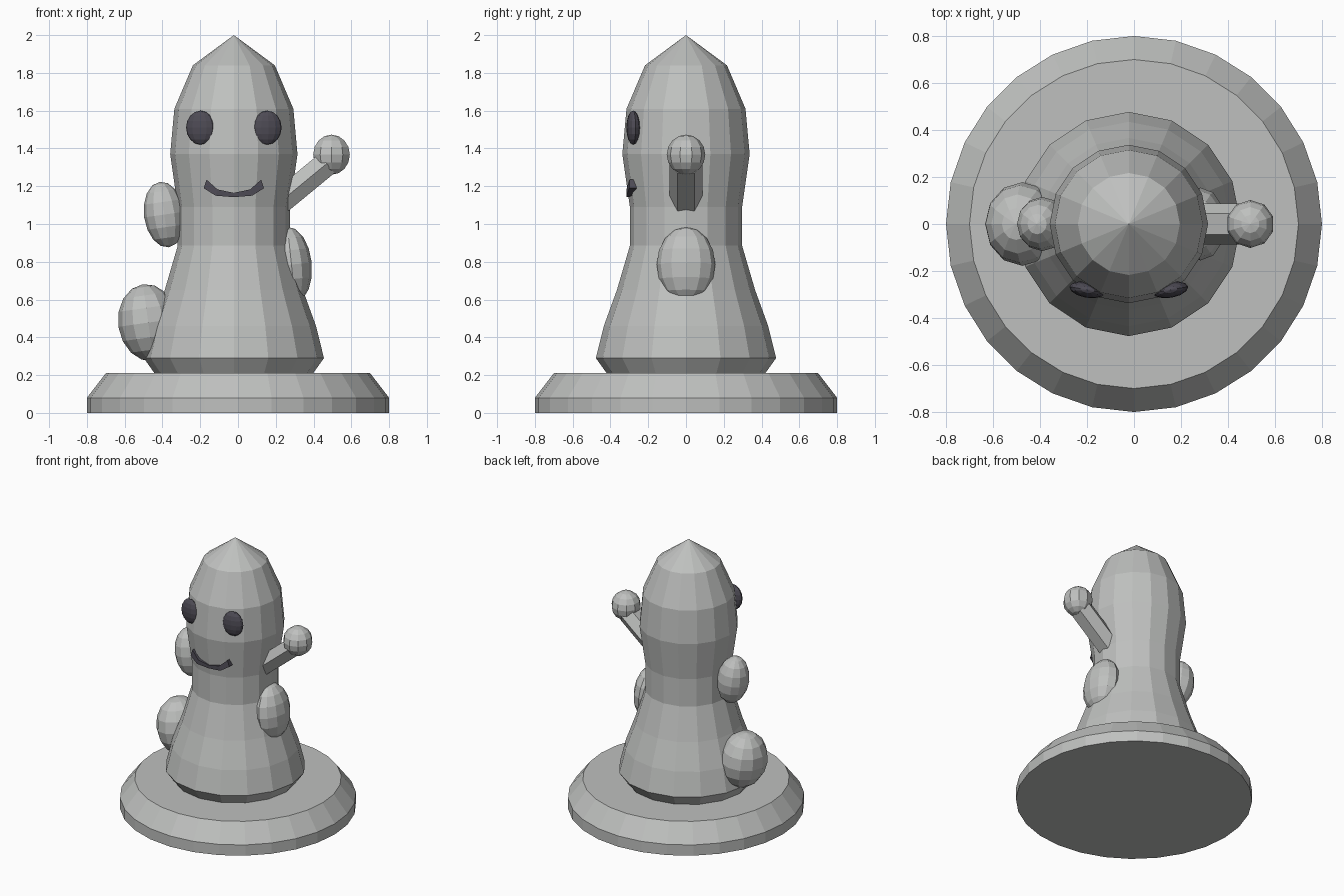
import bpy, bmesh, math
from mathutils import Vector, Matrix

if "Cube" in bpy.data.objects:
    bpy.data.objects.remove(bpy.data.objects["Cube"])


def material(name, rgb):
    m = bpy.data.materials.new(name)
    m.diffuse_color = (*rgb, 1)
    m.use_nodes = True
    m.node_tree.nodes["Principled BSDF"].inputs["Base Color"].default_value = m.diffuse_color
    return m


STONE = material("pale_stone_grey", (0.52, 0.53, 0.52))
DARK = material("dark_slate", (0.075, 0.07, 0.09))
CX = -0.022  # body axis


def finish(name, bm, mat):
    bmesh.ops.recalc_face_normals(bm, faces=bm.faces)
    me = bpy.data.meshes.new(name)
    bm.to_mesh(me)
    bm.free()
    me.materials.append(mat)
    ob = bpy.data.objects.new(name, me)
    bpy.context.collection.objects.link(ob)
    return ob


def lathe(name, profile, sides, cx, mat):
    """Revolve (radius, z) points; radius 0 closes to a point."""
    bm = bmesh.new()
    rings = []
    for r, z in profile:
        n = sides if r else 1
        rings.append([bm.verts.new((cx + r * math.cos(2 * math.pi * i / sides),
                                    r * math.sin(2 * math.pi * i / sides), z)) for i in range(n)])
    for a, b in zip(rings, rings[1:]):
        for i in range(sides):
            j = (i + 1) % sides
            if len(b) == 1:
                bm.faces.new((a[i], a[j], b[0]))
            else:
                bm.faces.new((a[i], a[j], b[j], b[i]))
    bm.faces.new(rings[0])
    if len(rings[-1]) > 1:
        bm.faces.new(rings[-1])
    return finish(name, bm, mat)


def ellipsoid(name, loc, half, mat, tilt=0, turn=0, seg=12, rings=8):
    """Low-poly ellipsoid; tilt about y, turn about z, in degrees."""
    bm = bmesh.new()
    mtx = (Matrix.Translation(loc) @ Matrix.Rotation(math.radians(turn), 4, 'Z')
           @ Matrix.Rotation(math.radians(tilt), 4, 'Y') @ Matrix.Diagonal((*half, 1)))
    bmesh.ops.create_uvsphere(bm, u_segments=seg, v_segments=rings, radius=1, matrix=mtx)
    return finish(name, bm, mat)


# Round plinth
lathe("plinth", [(0.8, 0), (0.8, 0.08), (0.7, 0.21)], 28, 0, STONE)

# Body column with pointed head
lathe("body", [(0.42, 0.2), (0.42, 0.21), (0.477, 0.29), (0.435, 0.46), (0.366, 0.65),
               (0.297, 0.885), (0.297, 1.09), (0.337, 1.37), (0.315, 1.61),
               (0.217, 1.84), (0, 2.0)], 16, CX, STONE)

# Side lumps
ellipsoid("lower_left_lump", (-0.475, 0, 0.478), (0.16, 0.178, 0.205), STONE, -8)
ellipsoid("upper_left_lump", (-0.39, 0, 1.05), (0.108, 0.115, 0.175), STONE, -8)
ellipsoid("right_lump", (0.283, 0, 0.785), (0.108, 0.155, 0.2), STONE, -6)

# Raised arm and round hand
start, end = Vector((0.16, 0, 1.065)), Vector((0.47, 0, 1.32))
bm = bmesh.new()
direction = end - start
bmesh.ops.create_cone(bm, cap_ends=True, segments=6, radius1=0.088, radius2=0.088,
                      depth=direction.length)
for v in bm.verts:
    v.co = Vector((v.co.y * 0.85, v.co.x, v.co.z))
if max(abs(v.co.y) for v in bm.verts) < 0.085:  # corners face front and back
    for v in bm.verts:
        v.co = Vector((v.co.y * 0.85, v.co.x / 0.85, v.co.z))
rot = Matrix.Rotation(math.atan2(direction.x, direction.z), 4, 'Y')
bm.transform(Matrix.Translation((start + end) / 2) @ rot)
finish("arm", bm, STONE)
ellipsoid("hand", (0.495, 0, 1.367), (0.102, 0.102, 0.106), STONE, seg=10)

# Eyes
for side, label in ((-1, "left"), (1, "right")):
    ellipsoid(label + "_eye", (CX + side * 0.177, -0.28, 1.51), (0.077, 0.034, 0.09),
              DARK, turn=side * 10)

# Smile: a bent square bar
bm = bmesh.new()
rows = []
for x, top, bottom in ((-0.145, (-0.134, 1.235), (-0.148, 1.19)), (-0.085, (-0.08, 1.183), (-0.09, 1.15)),
                       (0, (0, 1.165), (0, 1.142)),
                       (0.085, (0.08, 1.183), (0.09, 1.15)), (0.145, (0.134, 1.235), (0.148, 1.19))):
    yf = -0.315 if abs(x) < 0.1 else -0.3
    rows.append([bm.verts.new((CX + px * 1.08, y, pz)) for (px, pz), y in
                 ((top, yf), (bottom, yf), (bottom, yf + 0.045), (top, yf + 0.045))])
for a, b in zip(rows, rows[1:]):
    for i in range(4):
        bm.faces.new((a[i], a[(i + 1) % 4], b[(i + 1) % 4], b[i]))
bm.faces.new(rows[0])
bm.faces.new(rows[-1])
finish("smile", bm, DARK)
